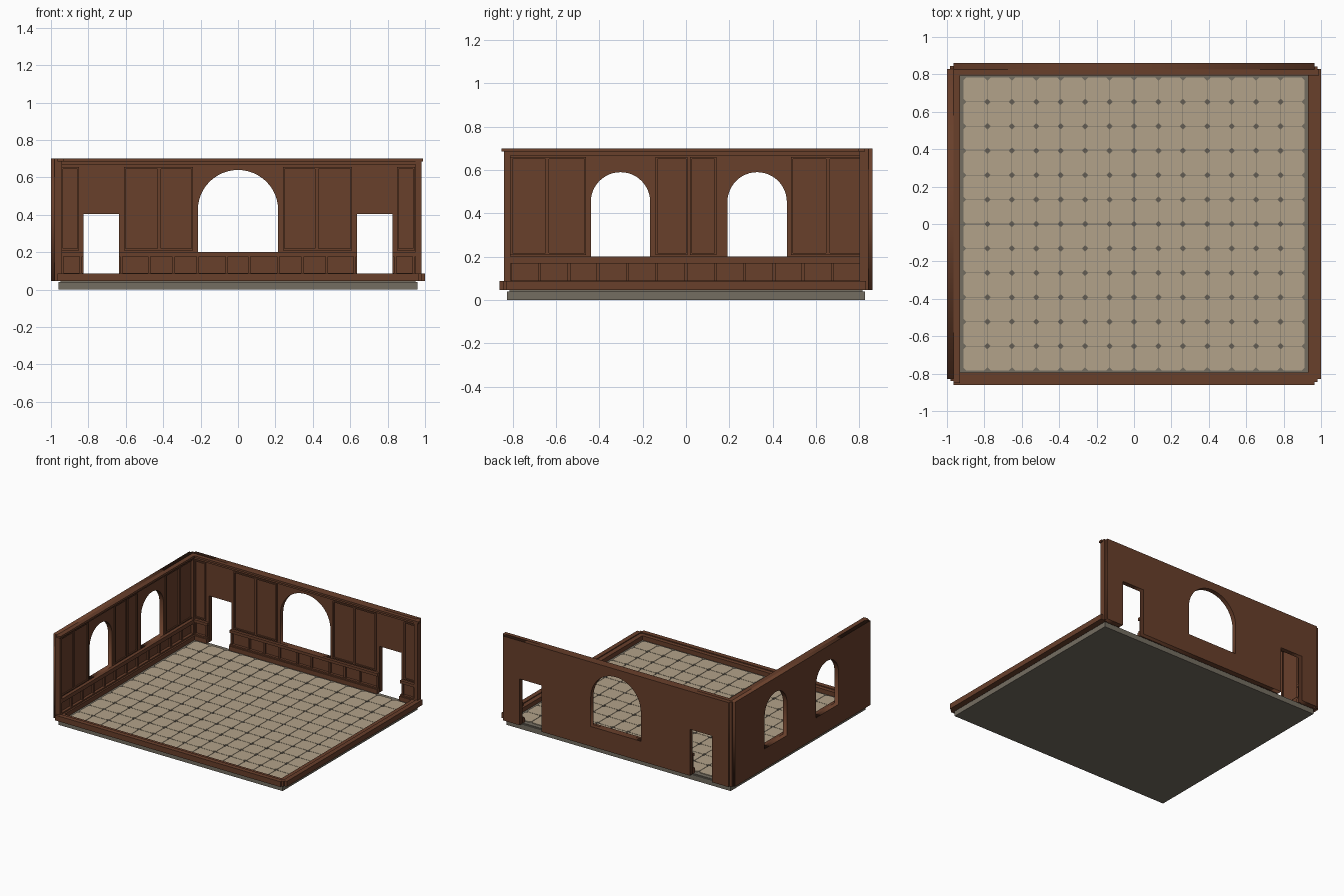
import bpy, bmesh, math
from mathutils import Vector, Matrix

if "Cube" in bpy.data.objects:
    bpy.data.objects.remove(bpy.data.objects["Cube"])


def material(name, rgb):
    m = bpy.data.materials.new(name)
    m.diffuse_color = (*rgb, 1)
    m.use_nodes = True
    m.node_tree.nodes["Principled BSDF"].inputs["Base Color"].default_value = m.diffuse_color
    return m


WOOD = material("brown wood", (0.14, 0.05, 0.024))
TILE = material("tan tile", (0.45, 0.365, 0.255))
STONE = material("grey stone", (0.175, 0.155, 0.12))
DOT = material("dark grey tile", (0.12, 0.105, 0.085))

WX, WY = 0.965, 0.825          # inner faces of the walls
Z0, Z1 = 0.046, 0.70           # bottom and top of the walls


def finish(bm, name, mat):
    bmesh.ops.recalc_face_normals(bm, faces=bm.faces)
    me = bpy.data.meshes.new(name)
    bm.to_mesh(me)
    bm.free()
    me.materials.append(mat)
    ob = bpy.data.objects.new(name, me)
    bpy.context.collection.objects.link(ob)
    return ob


def boxes(name, mat, spans):
    """One object from boxes given as (x0, x1, y0, y1, z0, z1)."""
    bm = bmesh.new()
    for x0, x1, y0, y1, z0, z1 in spans:
        m = Matrix.Translation(((x0 + x1) / 2, (y0 + y1) / 2, (z0 + z1) / 2))
        m @= Matrix.Diagonal((abs(x1 - x0), abs(y1 - y0), abs(z1 - z0), 1))
        bmesh.ops.create_cube(bm, size=1, matrix=m)
    return finish(bm, name, mat)


def back(u0, u1, z0, z1, d):
    return (u0, u1, WY - d, WY, z0, z1)


def left(u0, u1, z0, z1, d):
    return (-WX, -WX + d, u0, u1, z0, z1)


def arch(c, r, sill, apex, n=24):
    spring = apex - r
    top = [(c + r * math.cos(math.pi * i / n), spring + r * math.sin(math.pi * i / n))
           for i in range(n + 1)]
    return [(c - r, sill), (c + r, sill)] + top


def wall(name, loops, loc, rot, thick):
    """Flat wall with openings, cut from a filled outline."""
    cu = bpy.data.curves.new(name, 'CURVE')
    cu.dimensions, cu.fill_mode, cu.extrude = '2D', 'BOTH', thick / 2
    for pts in loops:
        s = cu.splines.new('POLY')
        s.points.add(len(pts) - 1)
        for p, (u, v) in zip(s.points, pts):
            p.co = (u, v, 0, 1)
        s.use_cyclic_u = True
    tmp = bpy.data.objects.new(name + "_outline", cu)
    bpy.context.collection.objects.link(tmp)
    bpy.context.view_layer.update()
    me = bpy.data.meshes.new_from_object(
        tmp.evaluated_get(bpy.context.evaluated_depsgraph_get()))
    bpy.data.objects.remove(tmp)
    bm = bmesh.new()
    bm.from_mesh(me)
    bmesh.ops.remove_doubles(bm, verts=bm.verts, dist=1e-5)
    ob = finish(bm, name, WOOD)
    ob.location, ob.rotation_euler = loc, rot
    return ob


# Walls: doors are notches in the outline, windows are inner loops
DI, DO, DH = 0.635, 0.825, 0.405
outline = [(-WX, Z0), (-DO, Z0), (-DO, DH), (-DI, DH), (-DI, Z0),
           (DI, Z0), (DI, DH), (DO, DH), (DO, Z0), (WX, Z0), (WX, Z1), (-WX, Z1)]
wall("back_wall", [outline, arch(0, 0.215, 0.2, 0.64)],
     (0, WY + 0.0175, 0), (math.pi / 2, 0, 0), 0.035)
rect = [(-0.83, Z0), (0.83, Z0), (0.83, Z1), (-0.83, Z1)]
wall("left_wall", [rect, arch(-0.302, 0.137, 0.2, 0.59), arch(0.328, 0.137, 0.2, 0.59)],
     (-WX - 0.0175, 0, 0), (math.pi / 2, 0, math.pi / 2), 0.035)

# Corner and end posts
boxes("wall_posts", WOOD, [
    (-0.985, -0.94, 0.80, 0.845, Z0, Z1),
    (0.95, 0.98, 0.80, 0.842, Z0, Z1),
    (-0.982, -0.94, -0.84, -0.81, Z0, Z1)])

# Stepped crown moulding
boxes("crown_moulding", WOOD, [
    back(-WX, 0.99, 0.685, Z1, 0.03), back(-WX, 0.98, 0.668, 0.685, 0.02),
    left(-0.85, WY, 0.685, Z1, 0.035), left(-0.84, WY, 0.668, 0.685, 0.022)])

# Baseboard and chair rail, broken at the doors
runs = [(-WX, -DO), (-DI, DI), (DO, 0.955)]
base, rail = [], []
for a, b in runs:
    base += [back(a, b, Z0, 0.08, 0.03), back(a, b, 0.08, 0.09, 0.02)]
    rail.append(back(a, b, 0.178, 0.2, 0.022))
base += [left(-0.83, WY, Z0, 0.08, 0.035), left(-0.83, WY, 0.08, 0.09, 0.022)]
rail.append(left(-0.82, WY, 0.17, 0.2, 0.025))
boxes("baseboard", WOOD, base)
boxes("chair_rail", WOOD, rail)

# Wainscot stiles under the rail
W = 0.007
stiles = [left(u - W, u + W, 0.09, 0.17, 0.014)
          for u in (-0.81 + 0.135 * i for i in range(13))]
for u in (0.06, 0.215, 0.345, 0.475, 0.625, 0.84, 0.94):
    for s in (-1, 1):
        stiles.append(back(s * u - W, s * u + W, 0.09, 0.178, 0.014))
boxes("wainscot_stiles", WOOD, stiles)


# Narrow frames around the tall panels
def frame(place, u0, u1, z0, z1, w=0.009, d=0.009):
    return [place(u0, u0 + w, z0, z1, d), place(u1 - w, u1, z0, z1, d),
            place(u0 + w, u1 - w, z0, z0 + w, d), place(u0 + w, u1 - w, z1 - w, z1, d)]


frames = []
for a, b in ((0.24, 0.422), (0.422, 0.61), (0.85, 0.945)):
    frames += frame(back, a, b, 0.21, 0.655) + frame(back, -b, -a, 0.21, 0.655)
for a, b in ((-0.81, -0.64), (-0.64, -0.46), (-0.14, 0.008), (0.018, 0.14),
             (0.485, 0.655), (0.655, 0.81)):
    frames += frame(left, a, b, 0.208, 0.66)
boxes("panel_frames", WOOD, frames)

# Low curb along the open front and right sides
boxes("open_side_curb", WOOD, [
    (-WX, WX, -0.86, -WY, Z0, 0.087), (-WX, WX, -WY, -0.795, Z0, 0.08),
    (WX, 1.0, -0.83, 0.83, Z0, 0.087), (0.93, WX, -WY, WY, Z0, 0.08),
    (0.96, 0.98, -0.845, -0.82, Z0, 0.087)])

# Floor slab
boxes("floor_slab", STONE, [(-0.96, 0.96, -WY, WY, 0, 0.04),
                            (-0.95, 0.95, -0.815, 0.815, 0.04, 0.046)])


def prism(bm, pts, z0, z1):
    f = bm.faces.new([bm.verts.new((x, y, z0)) for x, y in pts])
    r = bmesh.ops.extrude_face_region(bm, geom=[f])
    for v in r["geom"]:
        if isinstance(v, bmesh.types.BMVert):
            v.co.z = z1


# Clipped-corner floor tiles with small diamond inserts
P, H, C, NX, NY = 0.1306, 0.0638, 0.015, 7, 6
bm = bmesh.new()
for i in range(-NX, NX):
    for j in range(-NY, NY):
        cx, cy = (i + 0.5) * P, (j + 0.5) * P
        k = H - C
        prism(bm, [(cx + x, cy + y) for x, y in (
            (k, -H), (H, -k), (H, k), (k, H), (-k, H), (-H, k), (-H, -k), (-k, -H))],
            0.044, 0.051)
finish(bm, "floor_tiles", TILE)

bm = bmesh.new()
for i in range(-NX + 1, NX):
    for j in range(-NY + 1, NY):
        cx, cy, r = i * P, j * P, 0.014
        prism(bm, [(cx + r, cy), (cx, cy + r), (cx - r, cy), (cx, cy - r)], 0.044, 0.051)
finish(bm, "diamond_tiles", DOT)
